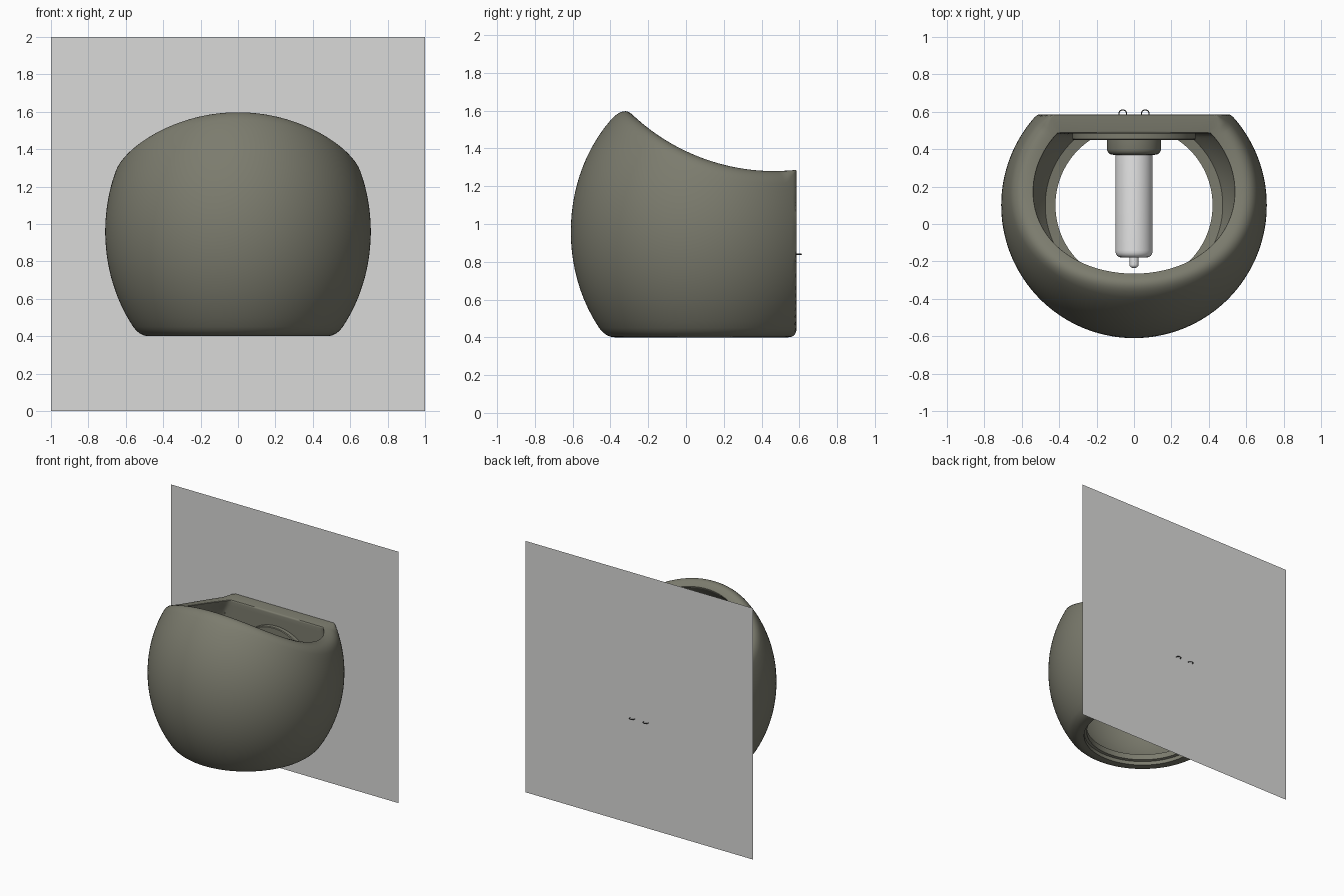
import bpy, bmesh, math
from mathutils import Vector, Matrix

if "Cube" in bpy.data.objects:
    bpy.data.objects.remove(bpy.data.objects["Cube"])


def material(name, rgb):
    m = bpy.data.materials.new(name)
    m.diffuse_color = (*rgb, 1)
    m.use_nodes = True
    m.node_tree.nodes["Principled BSDF"].inputs["Base Color"].default_value = m.diffuse_color
    return m


OLIVE = material("olive grey paint", (0.2, 0.2, 0.155))
WALL = material("light grey wall", (0.7, 0.7, 0.69))
WHITE = material("white glass", (0.8, 0.8, 0.8))
METAL = material("dark wire", (0.1, 0.1, 0.1))


def finish(name, bm, mat, angle=35):
    bmesh.ops.recalc_face_normals(bm, faces=bm.faces)
    me = bpy.data.meshes.new(name)
    bm.to_mesh(me)
    bm.free()
    ob = bpy.data.objects.new(name, me)
    bpy.context.collection.objects.link(ob)
    me.materials.append(mat)
    bpy.ops.object.select_all(action='DESELECT')
    ob.select_set(True)
    bpy.context.view_layer.objects.active = ob
    bpy.ops.object.shade_smooth_by_angle(angle=math.radians(angle))
    return ob


# ---- Lamp shell: ellipsoid ring with flat back and scooped top ----
CY, CZ = 0.1, 0.96              # shell axis and equator height
OUT = (0.71, 0.83, 0.485)       # radius, half height, distance to flat back
INN = (0.62, 0.73, 0.385)


def clamp_back(r, s, back):
    return min(r, back / s) if s > 0.01 else r


def radius(z, s, shape):
    a, b, back = shape
    r = a * math.sqrt(max(0.0, 1 - ((z - CZ) / b) ** 2))
    return clamp_back(r, s, back)


def scoop(r, s):
    dy = 0.47 - (CY + r * s)
    return 2.38 - math.sqrt(max(0.0, 1.21 - dy * dy))


def top_height(s, shape):
    lo, hi = CZ, CZ + shape[1]
    for _ in range(40):
        mid = (lo + hi) / 2
        if mid < scoop(radius(mid, s, shape), s):
            lo = mid
        else:
            hi = mid
    return lo


def bezier(p, c, q, n):
    return [tuple((1 - t) ** 2 * p[i] + 2 * t * (1 - t) * c[i] + t * t * q[i]
                  for i in (0, 1)) for t in (k / n for k in range(n + 1))]


def section(s):
    """Closed (radius, height) loop of the shell wall in one direction."""
    zo, zi = top_height(s, OUT), top_height(s, INN)
    ro, ri = radius(zo, s, OUT), radius(zi, s, INN)
    # rim rounding fades out towards the flat back
    gap = (OUT[2] / s - ro) if s > 0.01 else 1
    k = max(0.1, min(1, gap / 0.1))
    d = 0.065 * k
    rb = radius(0.4, s, OUT)
    loop = bezier((rb - 0.05, 0.4), (rb, 0.4), (radius(0.45, s, OUT), 0.45), 6)
    n = 22
    for i in range(1, n):
        z = 0.45 + (zo - d - 0.45) * i / n
        loop.append((radius(z, s, OUT), z))
    rm = ro - (ro - ri) * 0.6 * k
    loop += bezier((radius(zo - d, s, OUT), zo - d), (ro, zo),
                   (rm, scoop(rm, s)), 8)
    e = 0.012
    rn = ri + e
    loop += bezier((rn, scoop(rn, s)), (ri, zi),
                   (radius(zi - e, s, INN), zi - e), 3)
    for i in range(1, n + 1):
        z = zi - e + (0.49 - zi + e) * i / n
        loop.append((radius(z, s, INN), z))
    # stepped lip around the lower opening
    for r, z in ((0.42, 0.48), (0.42, 0.435), (0.44, 0.43), (0.44, 0.4)):
        loop.append((clamp_back(r, s, INN[2]), z))
    return loop


bm = bmesh.new()
N = 224
rings = []
for i in range(N):
    a = 2 * math.pi * i / N
    c, s = math.cos(a), math.sin(a)
    rings.append([bm.verts.new((r * c, CY + r * s, z)) for r, z in section(s)])
for i in range(N):
    A, B = rings[i], rings[(i + 1) % N]
    for j in range(len(A)):
        k = (j + 1) % len(A)
        bm.faces.new((A[j], B[j], B[k], A[k]))
finish("lamp_shell", bm, OLIVE)


# ---- Turned parts on the horizontal axis ----
LAMP_Z = 0.85


def turned(name, profile, mat, seg=64):
    """Lathe (radius, y) points around the horizontal bulb axis."""
    bm = bmesh.new()
    vs = [bm.verts.new((r, y, LAMP_Z)) for r, y in profile]
    es = [bm.edges.new(p) for p in zip(vs, vs[1:])]
    bmesh.ops.spin(bm, geom=vs + es, cent=(0, 0, LAMP_Z), axis=(0, 1, 0),
                   angle=2 * math.pi, steps=seg, use_merge=True)
    bmesh.ops.remove_doubles(bm, verts=bm.verts, dist=1e-5)
    return finish(name, bm, mat)


turned("mounting_plate", [(0, 0.49), (0.33, 0.49), (0.33, 0.455),
                          (0.325, 0.45), (0, 0.45)], OLIVE, 96)
turned("bulb_socket", [(0, 0.455), (0.145, 0.455), (0.145, 0.40)]
       + bezier((0.145, 0.40), (0.14, 0.37), (0.11, 0.37), 5)[1:]
       + [(0, 0.37)], OLIVE)
turned("bulb", [(0, 0.38), (0.1, 0.38), (0.1, -0.14)]
       + bezier((0.1, -0.14), (0.1, -0.18), (0.06, -0.18), 6)[1:]
       + [(0.025, -0.18), (0.025, -0.215)]
       + bezier((0.025, -0.215), (0.025, -0.235), (0, -0.235), 5)[1:], WHITE)

# ---- Wire loops behind the wall ----
for side, x in (("left", -0.06), ("right", 0.06)):
    bpy.ops.mesh.primitive_torus_add(
        major_radius=0.02, minor_radius=0.003, major_segments=32,
        minor_segments=8, location=(x, 0.59, 0.84))
    ob = bpy.context.object
    ob.name = side + "_wire_loop"
    ob.data.materials.append(METAL)
    bpy.ops.object.shade_smooth()

# ---- Wall panel ----
bm = bmesh.new()
bm.faces.new([bm.verts.new((x, 0.588, z))
              for x, z in ((-1, 0), (1, 0), (1, 2), (-1, 2))])
wall = finish("wall_panel", bm, WALL)
if wall.data.polygons[0].normal.y > 0:
    wall.data.flip_normals()
